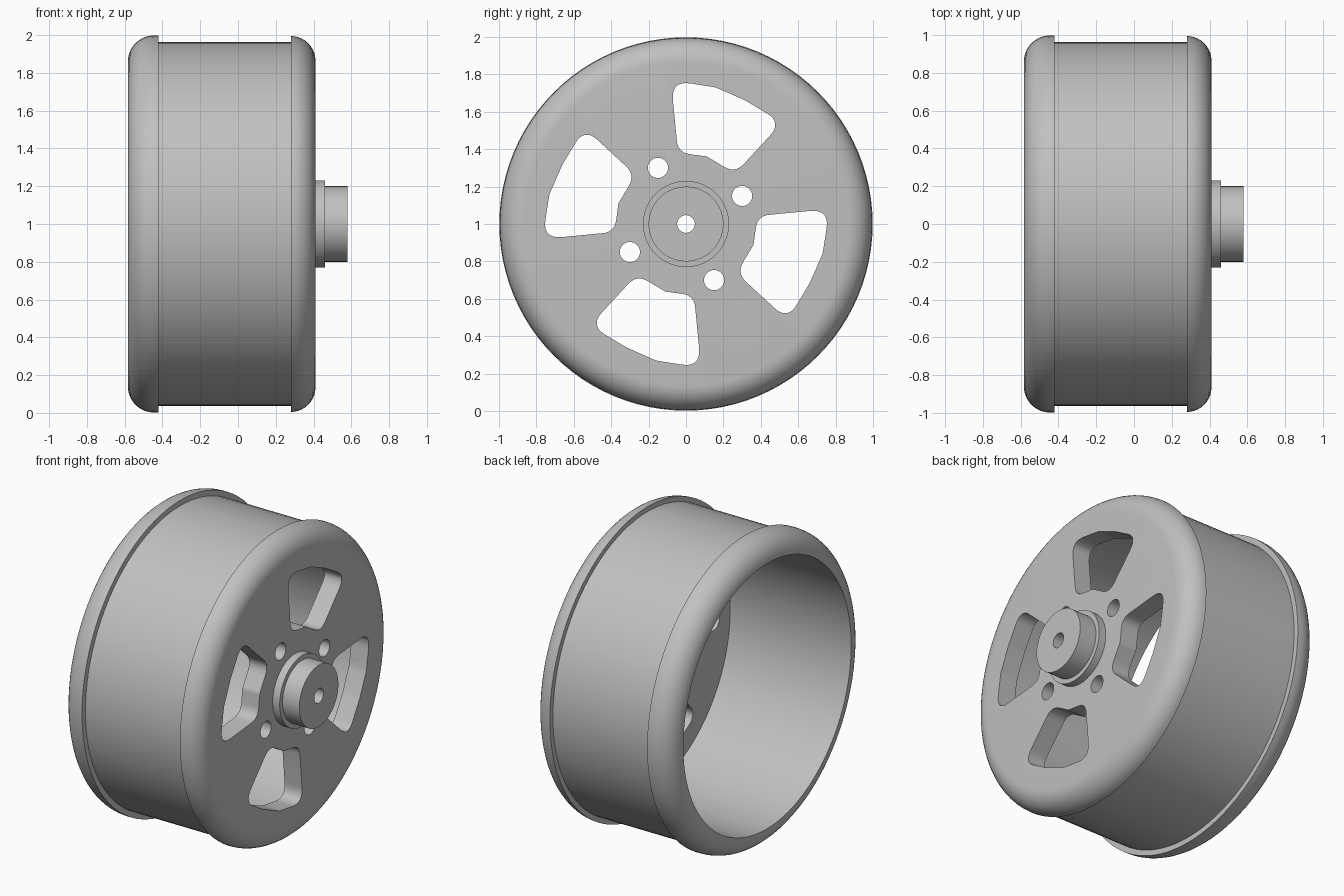
import bpy, bmesh, math
from math import sin, cos, pi
from mathutils import Vector, Matrix

if "Cube" in bpy.data.objects:
    bpy.data.objects.remove(bpy.data.objects["Cube"])

SEGMENTS = 96
AXLE_Z = 1.0
BORE = 0.047
FACE_X, DISC_X = 0.41, 0.285      # outer and inner planes of the wheel disc

grey = bpy.data.materials.new("wheel_grey")
grey.use_nodes = True
colour = (0.53, 0.53, 0.53, 1)
grey.diffuse_color = colour
grey.node_tree.nodes["Principled BSDF"].inputs["Base Color"].default_value = colour


def make_object(name, bm):
    bmesh.ops.recalc_face_normals(bm, faces=bm.faces)
    mesh = bpy.data.meshes.new(name)
    bm.to_mesh(mesh)
    bm.free()
    mesh.materials.append(grey)
    obj = bpy.data.objects.new(name, mesh)
    obj.location.z = AXLE_Z
    bpy.context.collection.objects.link(obj)
    return obj


def activate(obj):
    bpy.ops.object.select_all(action='DESELECT')
    obj.select_set(True)
    bpy.context.view_layer.objects.active = obj


def smooth(obj):
    activate(obj)
    bpy.ops.object.shade_smooth_by_angle(angle=math.radians(30))


def lathe(name, profile):
    """Spin a closed (x, radius) profile around the x axis."""
    bm = bmesh.new()
    rings = [[bm.verts.new((x, r * cos(a), r * sin(a))) for x, r in profile]
             for a in (2 * pi * i / SEGMENTS for i in range(SEGMENTS))]
    n = len(profile)
    for i, ring in enumerate(rings):
        nxt = rings[(i + 1) % SEGMENTS]
        for j in range(n):
            k = (j + 1) % n
            bm.faces.new((ring[j], ring[k], nxt[k], nxt[j]))
    return make_object(name, bm)


def quarter_round(cx, cr, size, start, end, steps=10):
    angles = [math.radians(start + (end - start) * i / steps) for i in range(steps + 1)]
    return [(cx + size * cos(a), cr + size * sin(a)) for a in angles]


def rounded(corners):
    """Round the corners of a (y, z, trim) polygon."""
    pts = []
    for i, (y, z, trim) in enumerate(corners):
        p = Vector((y, z))
        if trim == 0:
            pts.append(p)
            continue
        before = Vector(corners[i - 1][:2])
        after = Vector(corners[(i + 1) % len(corners)][:2])
        a = p + (before - p).normalized() * trim
        b = p + (after - p).normalized() * trim
        for s in range(9):
            t = s / 8
            pts.append(a * (1 - t) ** 2 + p * 2 * t * (1 - t) + b * t * t)
    return pts


def add_prism(bm, outline):
    """Add a prism that passes through the disc along x."""
    ends = [[bm.verts.new((x, p.x, p.y)) for p in outline] for x in (0.15, 0.55)]
    bm.faces.new(ends[0])
    bm.faces.new(ends[1])
    for i in range(len(outline)):
        j = (i + 1) % len(outline)
        bm.faces.new((ends[0][i], ends[0][j], ends[1][j], ends[1][i]))


# Rim: barrel, two rounded flanges and the disc in one section
rim = lathe("rim", [
    (FACE_X, BORE),
    *quarter_round(0.28, 0.865, 0.13, 0, 90),
    (0.28, 0.963), (-0.42, 0.963), (-0.42, 0.998),
    *quarter_round(-0.445, 0.86, 0.138, 90, 180),
    (DISC_X, 0.86), (DISC_X, BORE)])

# Cutter for the four windows and the four bolt holes
window = rounded([(-0.08, 0.768, 0.107), (0.16, 0.73, 0), (0.316, 0.661, 0),
                  (0.514, 0.543, 0.096), (0.262, 0.27, 0.07),
                  (0.112, 0.361, 0), (-0.043, 0.382, 0.064)])
bolt_hole = [Vector((0.3 + 0.054 * cos(a), 0.15 + 0.054 * sin(a)))
             for a in (2 * pi * i / 32 for i in range(32))]
bm = bmesh.new()
for quarter in range(4):
    turn = Matrix.Rotation(quarter * pi / 2, 2)
    for outline in (window, bolt_hole):
        add_prism(bm, [turn @ p for p in outline])
cutter = make_object("hole_cutter", bm)
cutter.hide_render = True

cut = rim.modifiers.new("holes", 'BOOLEAN')
cut.operation = 'DIFFERENCE'
cut.solver = 'EXACT'
cut.object = cutter
activate(rim)
bpy.ops.object.modifier_apply(modifier=cut.name)
bpy.data.objects.remove(cutter)
smooth(rim)

# Hub: stepped collar with a bore
hub = lathe("hub", [(FACE_X, BORE), (FACE_X, 0.23), (0.46, 0.23),
                    (0.46, 0.2), (0.58, 0.2), (0.58, BORE)])
smooth(hub)
